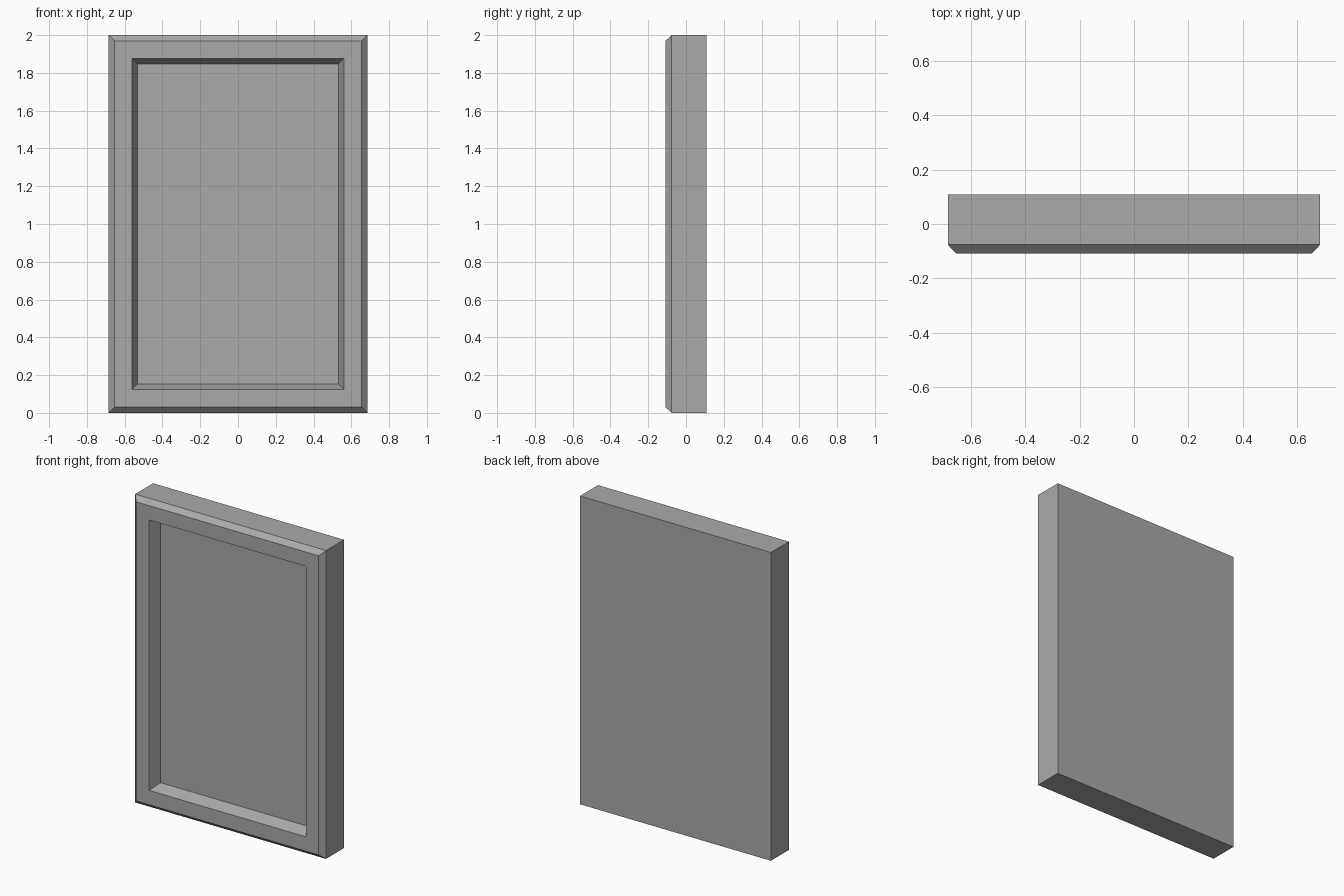
import bpy, bmesh

cube = bpy.data.objects.get("Cube")
if cube:
    bpy.data.objects.remove(cube, do_unlink=True)

# Single plain grey finish
grey = bpy.data.materials.new("plain grey")
grey.use_nodes = True
colour = (0.4, 0.4, 0.4, 1)
grey.diffuse_color = colour
grey.node_tree.nodes["Principled BSDF"].inputs["Base Color"].default_value = colour

HALF_W, HALF_H, BACK = 0.685, 1.0, 0.108

# Each ring: inset from the outer edge, and depth position
RINGS = [
    (0.0, BACK),       # back edge
    (0.0, -0.076),     # start of outer chamfer
    (0.03, -0.108),    # front face, outer edge
    (0.123, -0.108),   # front face, inner edge
    (0.152, -0.033),   # foot of the sloped recess
]


def add_ring(bm, inset, y):
    w, h = HALF_W - inset, HALF_H - inset
    corners = ((-w, -h), (w, -h), (w, h), (-w, h))
    return [bm.verts.new((x, y, HALF_H + z)) for x, z in corners]


# Frame with chamfered border and recessed panel, closed at the back
bm = bmesh.new()
rings = [add_ring(bm, *ring) for ring in RINGS]
for outer, inner in zip(rings, rings[1:]):
    for i in range(4):
        j = (i + 1) % 4
        bm.faces.new((outer[i], outer[j], inner[j], inner[i]))
bm.faces.new(rings[0])
bm.faces.new(rings[-1])
bmesh.ops.recalc_face_normals(bm, faces=bm.faces)

mesh = bpy.data.meshes.new("picture_frame")
bm.to_mesh(mesh)
bm.free()
mesh.materials.append(grey)
frame = bpy.data.objects.new("picture_frame", mesh)
bpy.context.collection.objects.link(frame)
